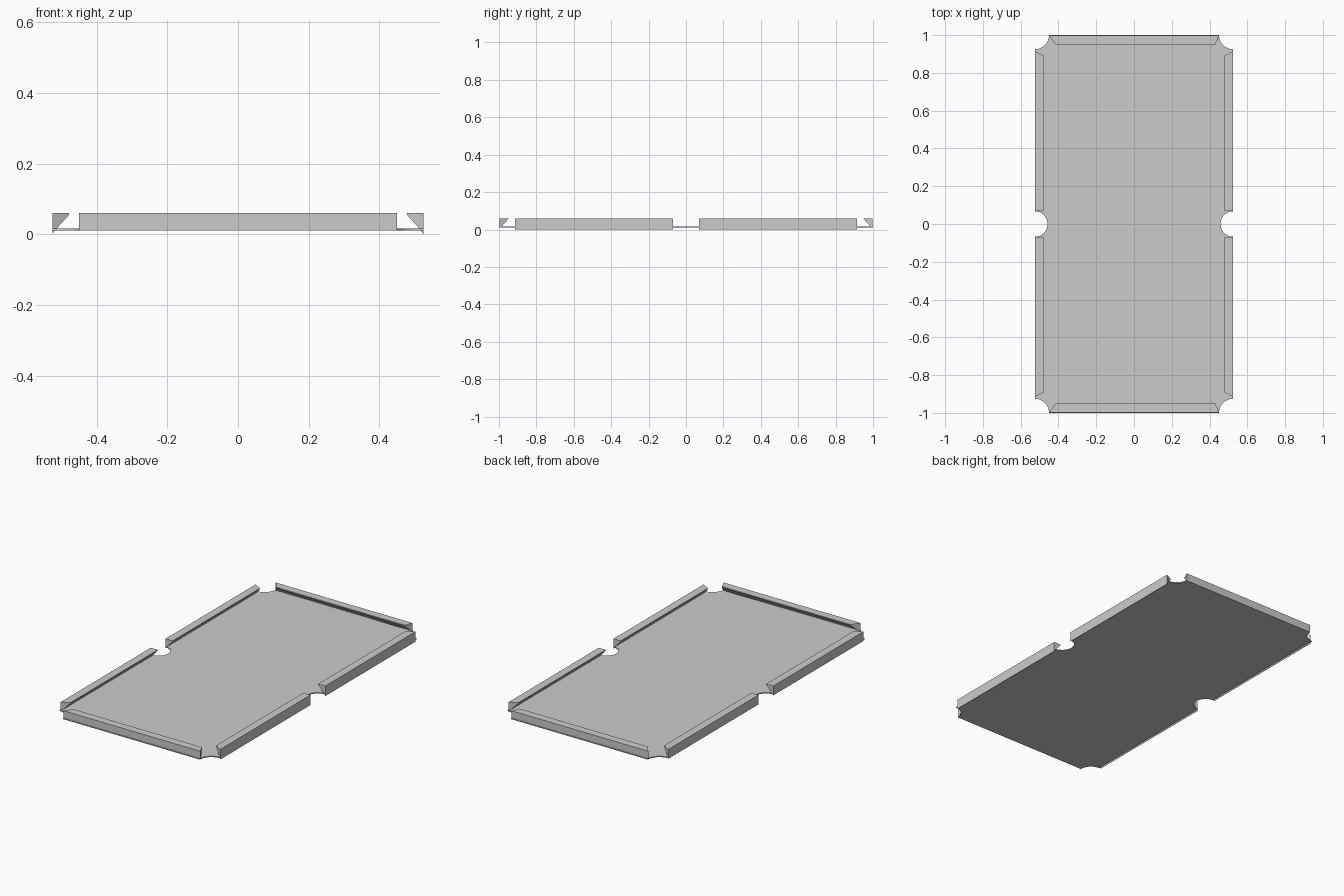
import bpy, bmesh
from math import sin, cos, pi
from mathutils import Vector

if "Cube" in bpy.data.objects:
    bpy.data.objects.remove(bpy.data.objects["Cube"])

HX, HY = 0.525, 1.0          # half width and half length of the bed
CORNER_R, SIDE_R = 0.075, 0.067


def finish(name, bm):
    bmesh.ops.recalc_face_normals(bm, faces=bm.faces)
    mesh = bpy.data.meshes.new(name)
    bm.to_mesh(mesh)
    bm.free()
    obj = bpy.data.objects.new(name, mesh)
    bpy.context.collection.objects.link(obj)
    bpy.context.view_layer.objects.active = obj
    obj.select_set(True)
    bpy.ops.object.shade_smooth_by_angle(angle=0.6)
    obj.select_set(False)
    return obj


def arc(cx, cy, r, a0, a1, n):
    return [(cx + r * cos(a0 + (a1 - a0) * i / n),
             cy + r * sin(a0 + (a1 - a0) * i / n)) for i in range(n + 1)]


# Thin bed with six round pocket notches
def make_bed():
    outline = (arc(HX, -HY, CORNER_R, pi, pi / 2, 10)
               + arc(HX, 0, SIDE_R, 1.5 * pi, pi / 2, 18)
               + arc(HX, HY, CORNER_R, 1.5 * pi, pi, 10))
    outline += [(-x, -y) for x, y in outline]
    bm = bmesh.new()
    face = bm.faces.new([bm.verts.new((x, y, 0.011)) for x, y in outline])
    new = bmesh.ops.extrude_face_region(bm, geom=[face])["geom"]
    bmesh.ops.translate(bm, vec=(0, 0, 0.006),
                        verts=[v for v in new if isinstance(v, bmesh.types.BMVert)])
    finish("bed", bm)


# Cushion: undercut wedge swept between two corners, with mitred ends
def make_cushion(name, start, end, inward, bottom, trim0, trim1, nose=0.047):
    start, end, inward = (Vector((*p, 0)) for p in (start, end, inward))
    along = (end - start).normalized()
    profile = [(0, bottom), (0, 0.06), (nose, 0.06), (nose, 0.056), (0.012, 0.017)]
    bm = bmesh.new()
    rings = []
    for point, trim in ((start, trim0), (end, -trim1)):
        rings.append([bm.verts.new(point + inward * d + along * trim * d / nose
                                   + Vector((0, 0, z))) for d, z in profile])
    n = len(profile)
    for i in range(n):
        j = (i + 1) % n
        bm.faces.new((rings[0][i], rings[0][j], rings[1][j], rings[1][i]))
    for ring in rings:
        bm.faces.new(ring)
    finish(name, bm)


make_bed()
for sx, side, low in ((-1, "left", 0.004), (1, "right", 0.0)):
    for sy, part in ((-1, "front"), (1, "back")):
        make_cushion(f"{side}_{part}_cushion", (sx * HX, sy * 0.07),
                     (sx * HX, sy * 0.915), (-sx, 0), low, 0.0, 0.025)
for sy, part in ((-1, "front"), (1, "back")):
    make_cushion(f"{part}_end_cushion", (-0.45, sy * 0.997), (0.45, sy * 0.997),
                 (0, -sy), 0.014, 0.035, 0.02)
